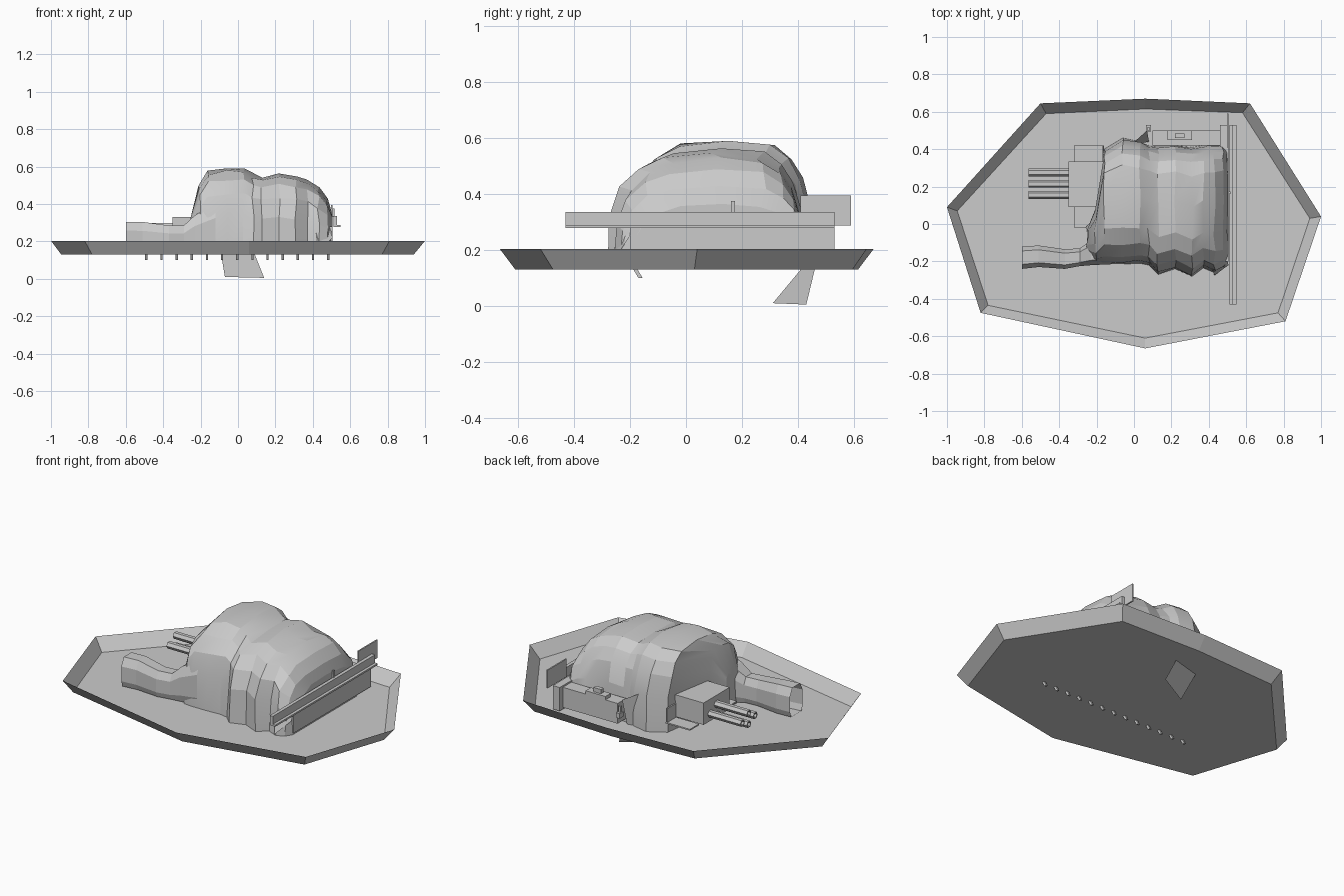
import bpy, bmesh, math, random
from mathutils import Vector

if "Cube" in bpy.data.objects:
    bpy.data.objects.remove(bpy.data.objects["Cube"])
random.seed(4)


def make(name, verts, faces):
    me = bpy.data.meshes.new(name)
    me.from_pydata(verts, [], faces)
    bm = bmesh.new()
    bm.from_mesh(me)
    bmesh.ops.recalc_face_normals(bm, faces=bm.faces)
    bm.to_mesh(me)
    bm.free()
    ob = bpy.data.objects.new(name, me)
    bpy.context.collection.objects.link(ob)
    return ob


def box(name, x0, x1, y0, y1, z0, z1):
    v = [(x, y, z) for x in (x0, x1) for y in (y0, y1) for z in (z0, z1)]
    return make(name, v, [(0, 1, 3, 2), (4, 6, 7, 5), (0, 4, 5, 1),
                          (2, 3, 7, 6), (0, 2, 6, 4), (1, 5, 7, 3)])


def loft(name, rings, closed=True, caps=(True, True)):
    n = len(rings[0])
    v = [p for r in rings for p in r]
    f = [(i*n+j, i*n+(j+1) % n, (i+1)*n+(j+1) % n, (i+1)*n+j)
         for i in range(len(rings)-1) for j in range(n if closed else n-1)]
    if caps[0]:
        f.append(tuple(range(n)))
    if caps[1]:
        f.append(tuple(range((len(rings)-1)*n, len(rings)*n)))
    return make(name, v, f)


# Eight-sided tray: flat floor with an outward-sloping rim, open on top
outer = [(-1, .09), (-.5, .645), (.06, .67), (.62, .645),
         (1, .04), (.81, -.52), (.06, -.665), (-.82, -.475)]
inner = [(-.945, .07), (-.47, .59), (.06, .615), (.58, .595),
         (.94, .03), (.77, -.475), (.06, -.61), (-.78, -.435)]
tray = make("ground_tray",
            [(x, y, .13) for x, y in inner] + [(x, y, .203) for x, y in outer],
            [tuple(range(8))] + [(i, (i+1) % 8, 8+(i+1) % 8, 8+i) for i in range(8)])

# Draped mound, lofted along x: x, front y, back y, top z
sections = [(-.25, -.17, -.02, .33), (-.205, -.21, .08, .50), (-.16, -.215, .40, .575),
            (-.06, -.215, .46, .59), (.03, -.21, .44, .588), (.08, -.22, .42, .56),
            (.13, -.27, .42, .545), (.22, -.24, .42, .565), (.31, -.28, .41, .545),
            (.37, -.235, .42, .525), (.43, -.26, .43, .485), (.475, -.24, .43, .43),
            (.50, -.20, .40, .36)]


def arch(x, yf, yb, top, n=11):
    pts = []
    for k in range(n):
        a = math.pi*k/(n-1)
        c, s = math.cos(a), math.sin(a)
        y = (yf+yb)/2 - (yb-yf)/2*math.copysign(abs(c)**.62, c)
        z = .13 + (top-.13)*max(s, 0)**.66
        j = .012 if 0 < k < n-1 else 0
        y += .03*max(s, 0)**4
        pts.append((x+random.uniform(-j, j)*.6, y+random.uniform(-j, j)*.6,
                    min(.59, z+random.uniform(-j, j)*.5)))
    return pts


mound = loft("draped_mound", [arch(*s) for s in sections])

# Hollow-ended sleeve on the left: x, front y, back y, top z
sleeve = [(-.60, -.24, -.12, .305), (-.51, -.23, -.115, .304), (-.37, -.24, -.135, .285),
          (-.29, -.225, -.13, .285), (-.23, -.22, -.09, .34), (-.12, -.215, -.05, .4)]
prof = [(.1, 0), (0, .2), (0, .72), (.2, 1), (.8, 1), (1, .72), (1, .2), (.9, 0)]
loft("covered_sleeve", [[(x, a+(b-a)*u, .135+(t-.135)*w) for u, w in prof]
                        for x, a, b, t in sleeve], caps=(False, False))

# Loose cloth corners: one through the floor, others against the mound
make("hanging_flap", [(-.09, .41, .13), (.09, .46, .13), (.14, .43, .005), (-.07, .31, .01)],
     [(0, 1, 2, 3)])
make("back_flap", [(-.02, .42, .34), (.07, .50, .30), (.08, .44, .13), (-.09, .41, .13)],
     [(0, 1, 2, 3)])
make("left_flap", [(-.17, .08, .42), (-.19, -.10, .40), (-.26, -.02, .20), (-.19, -.06, .13)],
     [(0, 1, 2), (1, 3, 2)])
make("front_corner_flap", [(.40, -.20, .40), (.505, -.22, .22), (.43, -.275, .14), (.49, -.15, .33)],
     [(0, 1, 2), (0, 3, 1)])

# Right-hand rail with its mounting box, stud and end plate
box("rail_web", .51, .53, -.43, .53, .278, .335)
box("rail_flange", .53, .547, -.43, .53, .278, .288)
box("rail_stud", .505, .515, .16, .175, .33, .375)
box("rail_mount", .46, .505, -.20, .53, .14, .28)
box("end_plate", .498, .506, .41, .59, .288, .395)

# Boxes and latch along the back
box("back_locker", .10, .47, .42, .50, .15, .27)
box("locker_lid", .18, .31, .45, .50, .27, .29)
box("lid_handle", .22, .27, .46, .485, .29, .315)
box("latch_block", .065, .09, .495, .53, .20, .23)
box("latch_pin", .07, .085, .50, .515, .23, .265)

# Barrel housing with side brackets
box("barrel_housing", -.35, -.16, .09, .335, .20, .33)
box("bracket_floor", -.32, -.16, .335, .42, .19, .198)
box("bracket_back", -.17, -.162, .335, .42, .19, .28)
box("bracket_front_floor", -.32, -.16, -.02, .09, .19, .198)


# Open hexagonal barrels
def hexring(x, y, z, r):
    return [(x, y+r*math.cos(i*math.pi/3), z+r*math.sin(i*math.pi/3)) for i in range(6)]


for y, z in ((.155, .245), (.215, .28), (.275, .245), (.215, .215)):
    loft("barrel", [hexring(-.34, y, z, .021), hexring(-.565, y, z, .021),
                    hexring(-.565, y, z, .014), hexring(-.46, y, z, .014)], caps=(True, True))

# Row of small pegs poking through the floor
for i in range(13):
    x = -.49 + i*.081
    peg = box("peg", x-.006, x+.006, -.20, -.185, .10, .15)
    peg.data.vertices.foreach_get
    for v in peg.data.vertices:
        if v.co.z < .12:
            v.co.y += .03

# Soft shading on the cloth, sharp folds kept
bpy.ops.object.select_all(action='DESELECT')
mound.select_set(True)
bpy.context.view_layer.objects.active = mound
bpy.ops.object.shade_smooth_by_angle(angle=math.radians(15))
